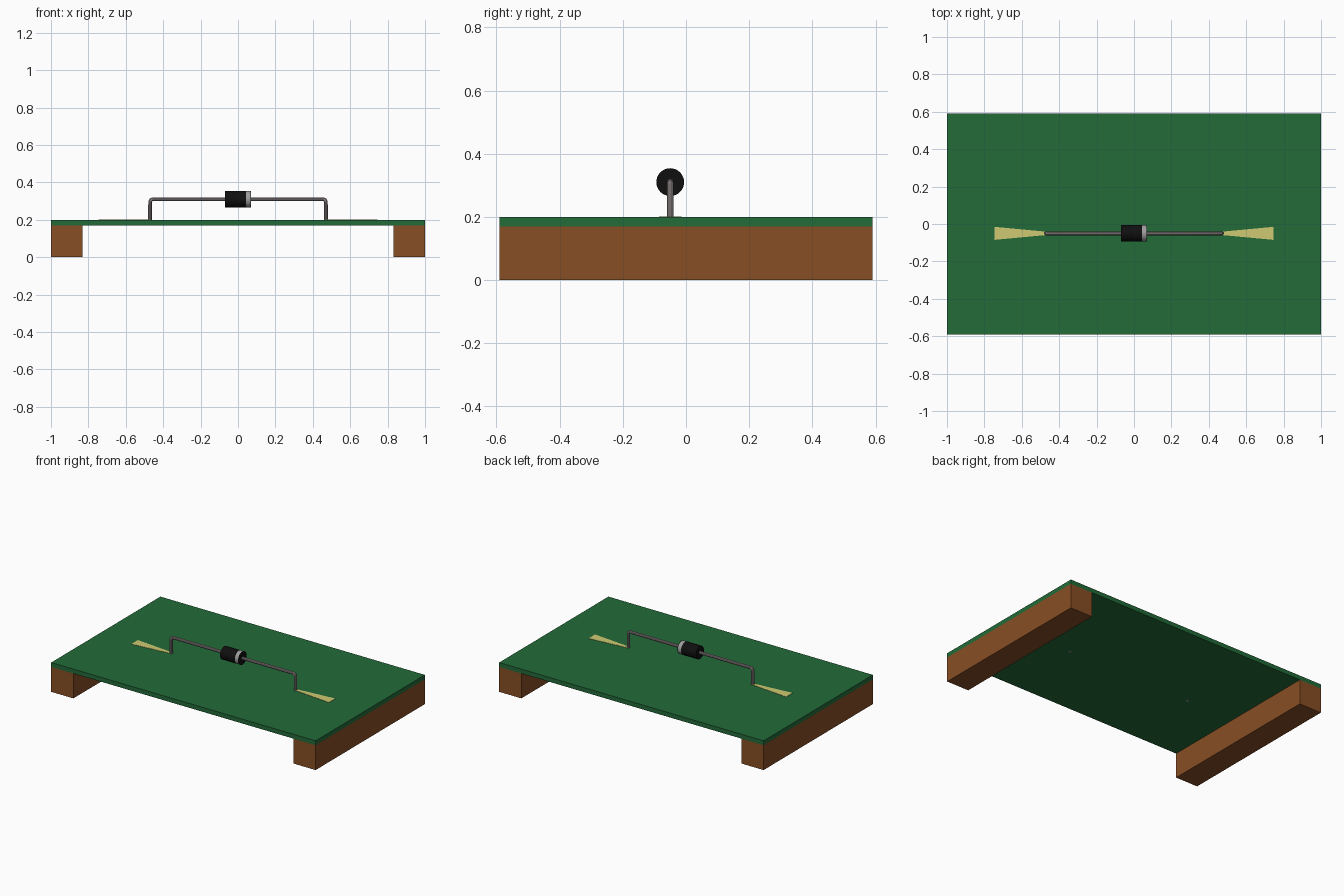
import bpy
import math

if "Cube" in bpy.data.objects:
    bpy.data.objects.remove(bpy.data.objects["Cube"])


def material(name, rgb):
    m = bpy.data.materials.new(name)
    m.diffuse_color = (*rgb, 1)
    m.use_nodes = True
    m.node_tree.nodes["Principled BSDF"].inputs["Base Color"].default_value = m.diffuse_color
    return m


GREEN = material("board green", (0.016, 0.145, 0.040))
BROWN = material("wood brown", (0.245, 0.077, 0.018))
BLACK = material("body black", (0.005, 0.005, 0.005))
BAND = material("band grey", (0.34, 0.34, 0.34))
LEAD = material("lead grey", (0.29, 0.25, 0.255))
COPPER = material("trace yellow", (0.62, 0.59, 0.17))

Y, Z = -0.05, 0.31          # axis of the component
TOP, UNDER = 0.20, 0.17     # board surfaces


def prism(name, outline, z0, z1, mat):
    """Extrude a counter-clockwise xy outline from z0 to z1."""
    n = len(outline)
    verts = [(x, y, z) for z in (z0, z1) for x, y in outline]
    faces = [tuple(reversed(range(n))), tuple(range(n, 2 * n))]
    faces += [(i, (i + 1) % n, n + (i + 1) % n, n + i) for i in range(n)]
    me = bpy.data.meshes.new(name)
    me.from_pydata(verts, [], faces)
    me.materials.append(mat)
    ob = bpy.data.objects.new(name, me)
    bpy.context.collection.objects.link(ob)
    return ob


def rect(x0, x1, y):
    return [(x0, -y), (x1, -y), (x1, y), (x0, y)]


def rod(name, x0, x1, r, mat):
    """Cylinder along x on the component axis."""
    bpy.ops.mesh.primitive_cylinder_add(
        vertices=32, radius=r, depth=x1 - x0,
        location=((x0 + x1) / 2, Y, Z), rotation=(0, math.pi / 2, 0))
    ob = bpy.context.object
    ob.name = name
    ob.data.materials.append(mat)
    bpy.ops.object.shade_smooth_by_angle()


# Board and its two wooden supports
prism("circuit_board", rect(-1, 1, 0.59), UNDER, TOP, GREEN)
prism("left_support", rect(-1, -0.832, 0.59), 0, UNDER, BROWN)
prism("right_support", rect(0.832, 1, 0.59), 0, UNDER, BROWN)

# Tapered traces running outwards from each lead
for side, s in (("left", -1), ("right", 1)):
    pts = [(0.47, -0.009), (0.747, -0.035), (0.747, 0.035), (0.47, 0.009)]
    pts = [(s * x, Y + y) for x, y in pts][::s]
    prism(side + "_trace", pts, TOP - 0.002, TOP + 0.002, COPPER)

# Component body with a grey band just before its black end
rod("component_body", -0.07, 0.042, 0.044, BLACK)
rod("component_band", 0.042, 0.066, 0.044, BAND)
rod("component_end", 0.066, 0.070, 0.044, BLACK)

# Wire leads: out from the body, round a small bend, down through the board
for side, s in (("left", -1), ("right", 1)):
    cu = bpy.data.curves.new(side + "_lead", "CURVE")
    cu.dimensions = "3D"
    cu.bevel_depth = 0.0105
    cu.bevel_resolution = 3
    cu.use_fill_caps = True
    path = [(0.06, Z), (0.455, Z), (0.466, Z - 0.004),
            (0.47, Z - 0.015), (0.47, UNDER - 0.001)]
    sp = cu.splines.new("POLY")
    sp.points.add(len(path) - 1)
    for p, (x, z) in zip(sp.points, path):
        p.co = (s * x, Y, z, 1)
    cu.materials.append(LEAD)
    ob = bpy.data.objects.new(side + "_lead", cu)
    bpy.context.collection.objects.link(ob)
    bpy.ops.object.select_all(action="DESELECT")
    ob.select_set(True)
    bpy.context.view_layer.objects.active = ob
    bpy.ops.object.convert(target="MESH")
    bpy.ops.object.shade_smooth_by_angle()
